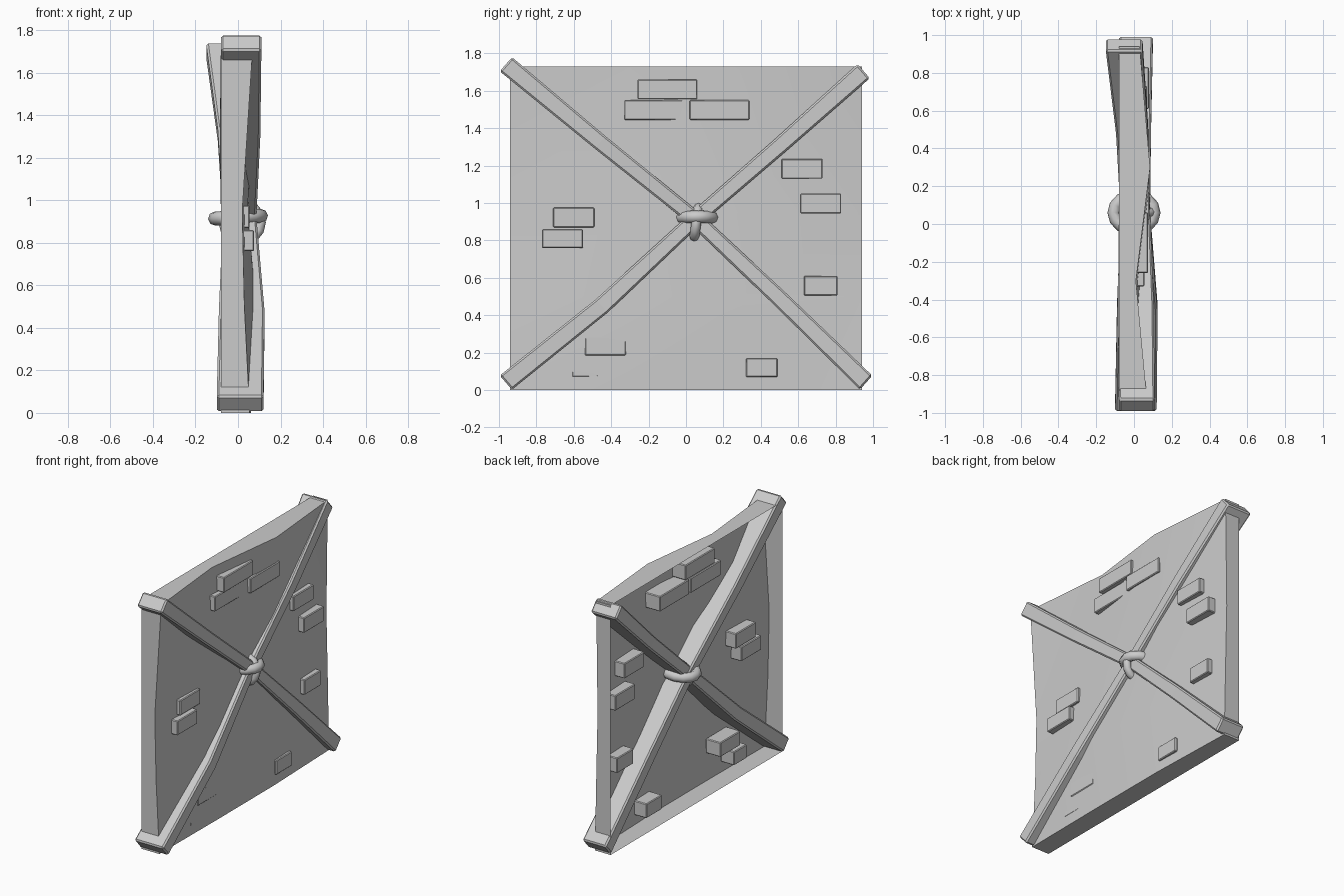
import bpy, bmesh, math
from mathutils import Vector, Euler

if "Cube" in bpy.data.objects:
    bpy.data.objects.remove(bpy.data.objects["Cube"])


def finish(name, bm, bevel=0.0, smooth=None):
    """Turn a bmesh into a named object, optionally bevelled or smoothed."""
    me = bpy.data.meshes.new(name)
    bm.to_mesh(me)
    bm.free()
    ob = bpy.data.objects.new(name, me)
    bpy.context.collection.objects.link(ob)
    if bevel:
        mod = ob.modifiers.new("bevel", "BEVEL")
        mod.width, mod.segments, mod.limit_method = bevel, 1, "ANGLE"
    if smooth:
        bpy.ops.object.select_all(action="DESELECT")
        ob.select_set(True)
        bpy.context.view_layer.objects.active = ob
        bpy.ops.object.shade_smooth_by_angle(angle=math.radians(smooth))
    return ob


# wall panel: uneven plaster face with a rim turned back, open behind
def wall_panel():
    ys = [-0.94, -0.3, 0.3, 0.94]
    rows = [(0.0, [.055, .06, .06, .04]),
            (0.5, [.03, .085, .05, .03]),
            (0.95, [.02, .045, .05, .02]),
            (1.73, [.07, .01, .085, .03])]
    bm = bmesh.new()
    grid = [[bm.verts.new((x, y, z)) for x, y in zip(xs, ys)] for z, xs in rows]
    for a, b in zip(grid, grid[1:]):
        for i in range(3):
            bm.faces.new((a[i], a[i + 1], b[i + 1], b[i]))
    edges = [e for e in bm.edges if e.is_boundary]
    ret = bmesh.ops.extrude_edge_only(bm, edges=edges)
    for v in ret["geom"]:
        if isinstance(v, bmesh.types.BMVert):
            v.co.x = -0.08
    bmesh.ops.recalc_face_normals(bm, faces=bm.faces)
    finish("wall_panel", bm, smooth=30)


# crossed timbers: rectangular sections (y, z, back x, front x, width) lofted
def timber(name, sections):
    bm = bmesh.new()
    a, b = sections[0], sections[-1]
    d = Vector((0, b[0] - a[0], b[1] - a[1])).normalized()
    n = Vector((0, -d.z, d.y))
    rings = []
    for y, z, x0, x1, w in sections:
        c = Vector((0, y, z))
        rings.append([bm.verts.new(c + n * s * w / 2 + Vector((x, 0, 0)))
                      for x, s in ((x0, -1), (x1, -1), (x1, 1), (x0, 1))])
    for p, q in zip(rings, rings[1:]):
        for i in range(4):
            j = (i + 1) % 4
            bm.faces.new((p[i], p[j], q[j], q[i]))
    bm.faces.new(rings[0])
    bm.faces.new(rings[-1])
    bmesh.ops.recalc_face_normals(bm, faces=bm.faces)
    finish(name, bm, bevel=0.01)


# exposed bricks: boxes that pierce the plaster face
def brick(i, y0, y1, z0, z1, front, back=-0.04):
    bm = bmesh.new()
    bmesh.ops.create_cube(bm, size=1)
    for v in bm.verts:
        v.co = Vector((front if v.co.x > 0 else back,
                       y1 if v.co.y > 0 else y0,
                       z1 if v.co.z > 0 else z0))
    finish(f"brick_{i}", bm, bevel=0.005)


# rope loops lashing the timbers together
def rope(name, centre, rx, rl, tube, rot, n=14, m=8):
    bm = bmesh.new()
    e = Euler(rot)
    rings = []
    for i in range(n):
        t = 2 * math.pi * i / n
        ring = []
        for j in range(m):
            u = 2 * math.pi * j / m
            k = tube * math.cos(u)
            p = Vector(((rx + k) * math.cos(t), (rl + k) * math.sin(t), tube * math.sin(u)))
            p.rotate(e)
            ring.append(bm.verts.new(p + Vector(centre)))
        rings.append(ring)
    for i in range(n):
        p, q = rings[i], rings[(i + 1) % n]
        for j in range(m):
            k = (j + 1) % m
            bm.faces.new((p[j], q[j], q[k], p[k]))
    bmesh.ops.recalc_face_normals(bm, faces=bm.faces)
    finish(name, bm, smooth=50)


wall_panel()

timber("timber_falling", [(-.963, 1.742, -.08, .11, .10), (-.46, 1.325, -.085, .105, .088),
                          (.05, .915, -.08, .085, .08), (.5, .49, -.08, .09, .09),
                          (.963, .04, -.08, .10, .10)])
timber("timber_rising", [(-.963, .04, -.10, .12, .10), (-.45, .45, -.09, .125, .095),
                         (.05, .915, -.07, .085, .08), (.5, 1.305, -.095, .075, .088),
                         (.95, 1.705, -.15, .045, .10)])

bricks = [(-.26, .06, 1.555, 1.66, .075), (-.33, 0, 1.445, 1.55, .055),
          (.02, .34, 1.445, 1.55, .083), (.51, .73, 1.13, 1.235, .07),
          (.61, .83, .945, 1.05, .08), (.63, .81, .505, .61, .07),
          (.32, .49, .07, .17, .07), (-.71, -.49, .87, .975, .055),
          (-.77, -.55, .76, .86, .075), (-.54, -.32, .185, .285, .073),
          (-.61, -.47, .07, .165, .063)]
for i, b in enumerate(bricks, 1):
    brick(i, *b)

rope("rope_level", (0, .06, .92), .108, .09, .033, (.0, -.06, 0))
rope("rope_upright", (.02, .055, .895), .085, .085, .026, (math.radians(82), 0, 0))
